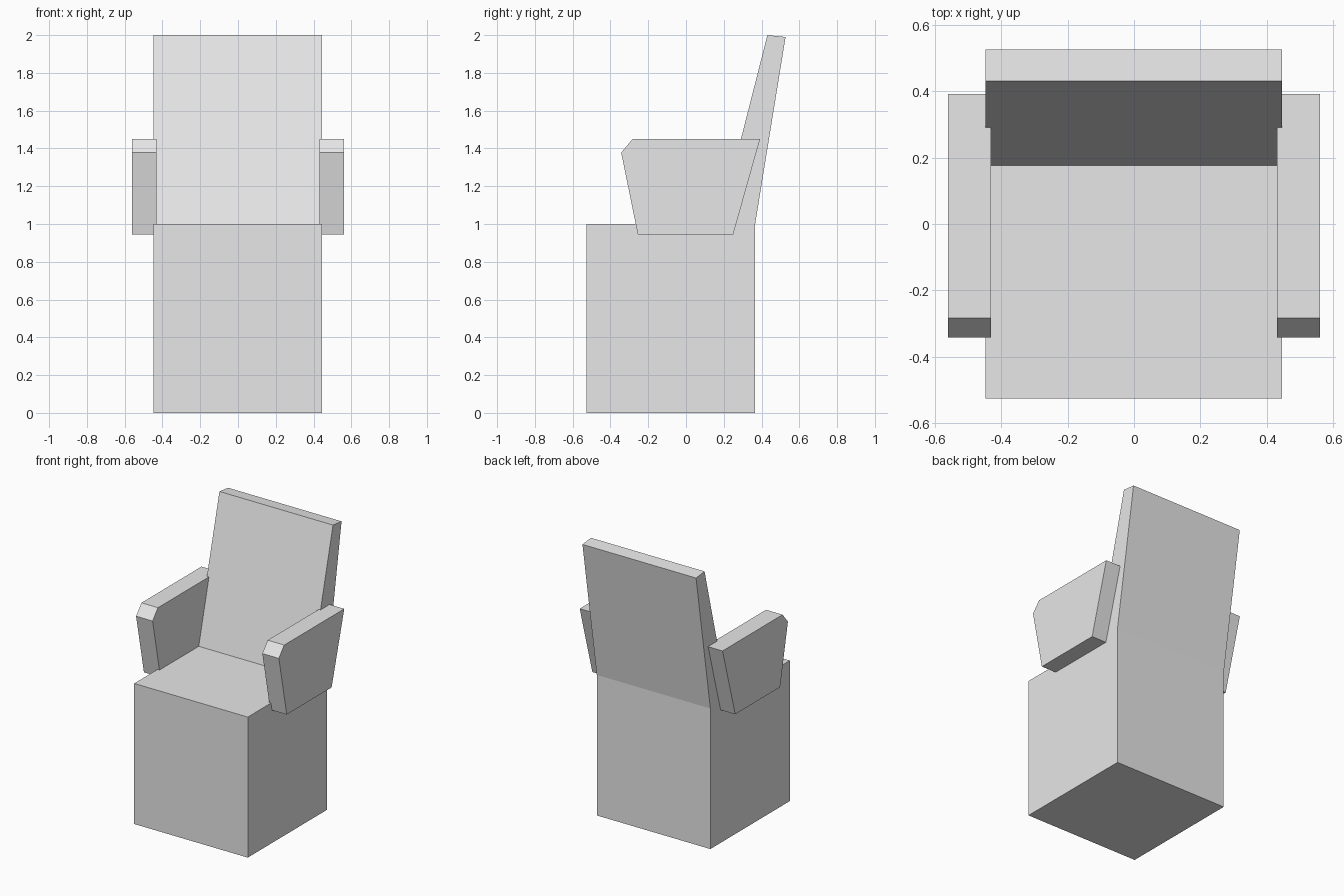
import bpy, bmesh

cube = bpy.data.objects.get("Cube")
if cube:
    bpy.data.objects.remove(cube, do_unlink=True)

# Single plain grey
grey = bpy.data.materials.new("plain_grey")
grey.use_nodes = True
colour = (0.8, 0.8, 0.8, 1)
grey.diffuse_color = colour
grey.node_tree.nodes["Principled BSDF"].inputs["Base Color"].default_value = colour


def extrude_profile(name, profile, x0, x1):
    """Extrude a side profile of (y, z) points from x0 to x1."""
    bm = bmesh.new()
    face = bm.faces.new([bm.verts.new((x0, y, z)) for y, z in profile])
    side = bmesh.ops.extrude_face_region(bm, geom=[face])["geom"]
    moved = [v for v in side if isinstance(v, bmesh.types.BMVert)]
    bmesh.ops.translate(bm, verts=moved, vec=(x1 - x0, 0, 0))
    bmesh.ops.recalc_face_normals(bm, faces=bm.faces)
    mesh = bpy.data.meshes.new(name)
    bm.to_mesh(mesh)
    bm.free()
    mesh.materials.append(grey)
    obj = bpy.data.objects.new(name, mesh)
    bpy.context.collection.objects.link(obj)
    return obj


# Block seat with the leaning backrest in one profile
extrude_profile("seat_and_backrest", [
    (-0.527, 0), (0.366, 0), (0.366, 1), (0.527, 1.99),
    (0.431, 2), (0.176, 1), (-0.527, 1)], -0.448, 0.446)

# Armrests: tapered slabs with a chamfered front corner
arm = [(-0.255, 0.945), (0.25, 0.945), (0.392, 1.45),
       (-0.283, 1.45), (-0.343, 1.378)]
for name, side in (("left_armrest", 1), ("right_armrest", -1)):
    extrude_profile(name, arm, side * 0.432, side * 0.562)
